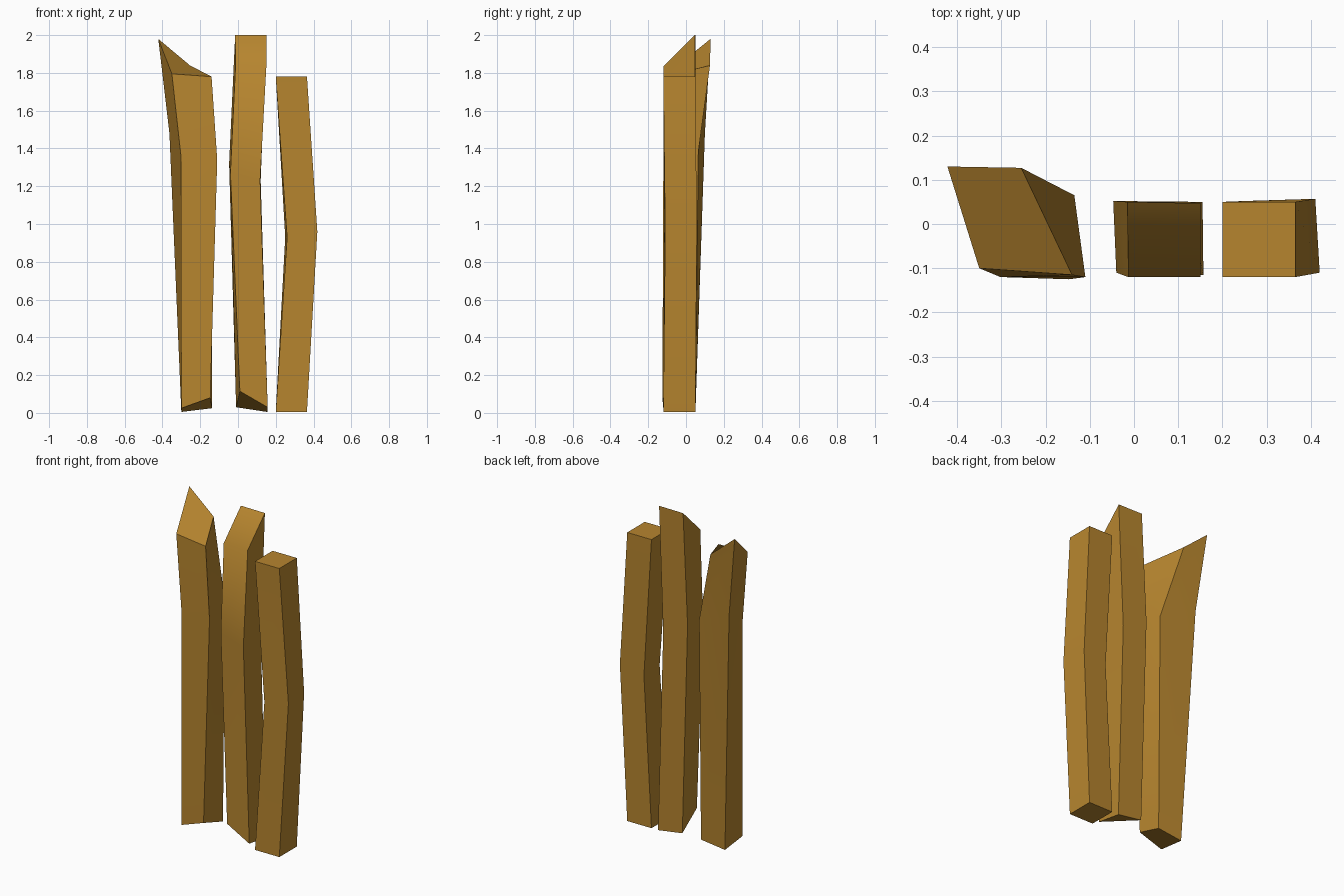
import bpy, bmesh, math

if "Cube" in bpy.data.objects:
    bpy.data.objects.remove(bpy.data.objects["Cube"])

wood = bpy.data.materials.new("golden wood")
wood.diffuse_color = (0.47, 0.235, 0.028, 1)
wood.use_nodes = True
wood.node_tree.nodes["Principled BSDF"].inputs["Base Color"].default_value = wood.diffuse_color


def square(x, z, w=0.165):
    """Plain cross-section: front left, front right, back right, back left."""
    return [(x, -0.12, z), (x + w, -0.12, z), (x + w, 0.05, z), (x, 0.05, z)]


def plank(name, rings):
    """Loft a closed four-sided plank through its cross-sections."""
    bm = bmesh.new()
    loops = [[bm.verts.new(p) for p in ring] for ring in rings]
    bm.faces.new(loops[0][::-1])
    bm.faces.new(loops[-1])
    for a, b in zip(loops, loops[1:]):
        for i in range(4):
            j = (i + 1) % 4
            bm.faces.new((a[i], a[j], b[j], b[i]))
    bmesh.ops.recalc_face_normals(bm, faces=bm.faces)
    mesh = bpy.data.meshes.new(name)
    bm.to_mesh(mesh)
    bm.free()
    mesh.materials.append(wood)
    obj = bpy.data.objects.new(name, mesh)
    bpy.context.collection.objects.link(obj)
    bpy.ops.object.select_all(action='DESELECT')
    obj.select_set(True)
    bpy.context.view_layer.objects.active = obj
    bpy.ops.object.shade_smooth_by_angle(angle=math.radians(50))


# Left plank: twisted, with a slanted pointed top
plank("left_plank", [
    [(-0.30, -0.12, 0.025), (-0.147, -0.125, 0.08), (-0.137, 0.05, 0.025), (-0.30, 0.05, 0.005)],
    [(-0.302, -0.12, 1.36), (-0.11, -0.12, 1.34), (-0.135, 0.065, 1.38), (-0.363, 0.10, 1.48)],
    [(-0.35, -0.10, 1.795), (-0.14, -0.115, 1.78), (-0.255, 0.127, 1.84), (-0.422, 0.13, 1.98)],
])

# Middle plank: bowed left, top sliced down towards the front
plank("middle_plank", [
    [(0.01, -0.12, 0.115), (0.157, -0.115, 0.03), (0.155, 0.05, 0.005), (-0.01, 0.05, 0.03)],
    [(-0.04, -0.11, 1.27), (0.117, -0.115, 1.23), (0.12, 0.05, 1.23), (-0.047, 0.052, 1.32)],
    [(-0.013, -0.12, 1.835), (0.15, -0.12, 1.835), (0.15, 0.047, 2.0), (-0.015, 0.05, 2.0)],
])

# Right plank: bowed right, square ends
plank("right_plank", [
    square(0.20, 0.005),
    [(0.26, -0.115, 0.93), (0.42, -0.11, 0.96), (0.41, 0.057, 0.96), (0.25, 0.052, 0.93)],
    square(0.20, 1.78),
])
